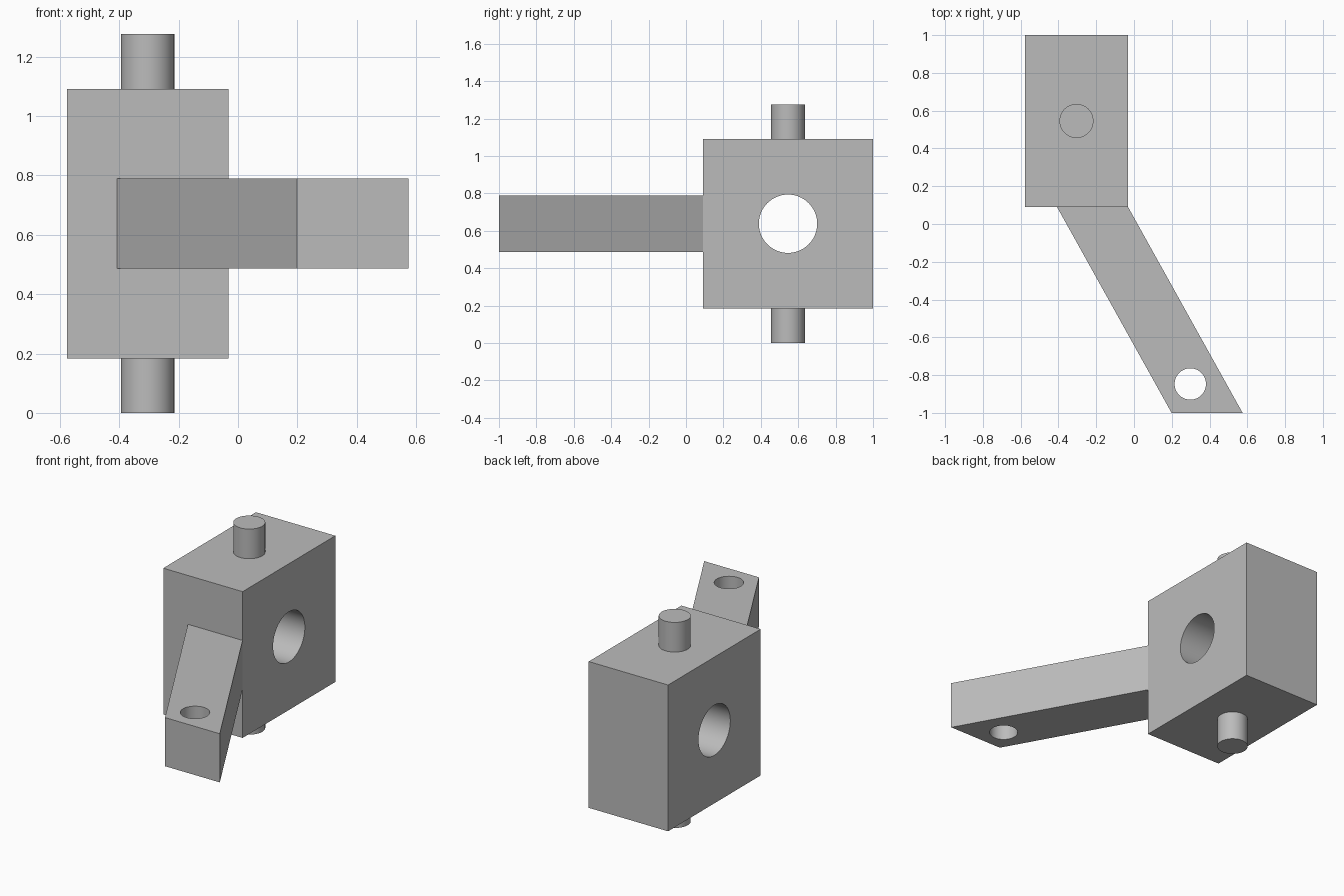
import bpy
import bmesh
from math import pi
from mathutils import Vector

cube = bpy.data.objects.get("Cube")
if cube:
    bpy.data.objects.remove(cube, do_unlink=True)

grey = bpy.data.materials.new("plain grey")
grey.use_nodes = True
colour = (0.5, 0.5, 0.5, 1)
grey.diffuse_color = colour
grey.node_tree.nodes["Principled BSDF"].inputs["Base Color"].default_value = colour


def prism(name, outline, z0, z1):
    """Extrude a flat outline from z0 to z1."""
    bm = bmesh.new()
    base = bm.faces.new([bm.verts.new((x, y, z0)) for x, y in outline])
    top = bmesh.ops.extrude_face_region(bm, geom=[base])["geom"]
    moved = [v for v in top if isinstance(v, bmesh.types.BMVert)]
    bmesh.ops.translate(bm, verts=moved, vec=(0, 0, z1 - z0))
    bmesh.ops.recalc_face_normals(bm, faces=bm.faces)
    mesh = bpy.data.meshes.new(name)
    bm.to_mesh(mesh)
    bm.free()
    obj = bpy.data.objects.new(name, mesh)
    bpy.context.collection.objects.link(obj)
    mesh.materials.append(grey)
    return obj


def cylinder(name, radius, depth, centre, rotation=(0, 0, 0)):
    bpy.ops.mesh.primitive_cylinder_add(vertices=64, radius=radius, depth=depth,
                                        location=centre, rotation=rotation)
    obj = bpy.context.object
    obj.name = name
    obj.data.materials.append(grey)
    return obj


def smooth(obj):
    bpy.ops.object.select_all(action="DESELECT")
    obj.select_set(True)
    bpy.context.view_layer.objects.active = obj
    bpy.ops.object.shade_smooth_by_angle()


def drill(obj, cutter):
    """Cut a round hole and remove the cutter."""
    mod = obj.modifiers.new("hole", "BOOLEAN")
    mod.operation = "DIFFERENCE"
    mod.solver = "EXACT"
    mod.object = cutter
    bpy.ops.object.select_all(action="DESELECT")
    bpy.context.view_layer.objects.active = obj
    obj.select_set(True)
    bpy.ops.object.modifier_apply(modifier=mod.name)
    bpy.data.objects.remove(cutter, do_unlink=True)
    smooth(obj)


# Main block with a cross bore
left, right, front, back = -0.577, -0.032, 0.091, 1.0
bottom, top = 0.184, 1.092
middle = Vector(((left + right) / 2, (front + back) / 2, (bottom + top) / 2))
block = prism("block", [(left, front), (right, front), (right, back), (left, back)],
              bottom, top)
drill(block, cylinder("bore_cutter", 0.156, 1, middle, (0, pi / 2, 0)))

# Slanted arm with an upright hole near its tip
arm = prism("arm", [(-0.408, front), (0.199, -1), (0.575, -1), (right, front)],
            0.487, 0.789)
drill(arm, cylinder("tip_cutter", 0.083, 1, (0.298, -0.847, middle.z)))

# Pivot pins above and below the block
for name, z in (("lower_pin", bottom / 2), ("upper_pin", top + bottom / 2)):
    smooth(cylinder(name, 0.09, bottom, (middle.x, middle.y, z)))
